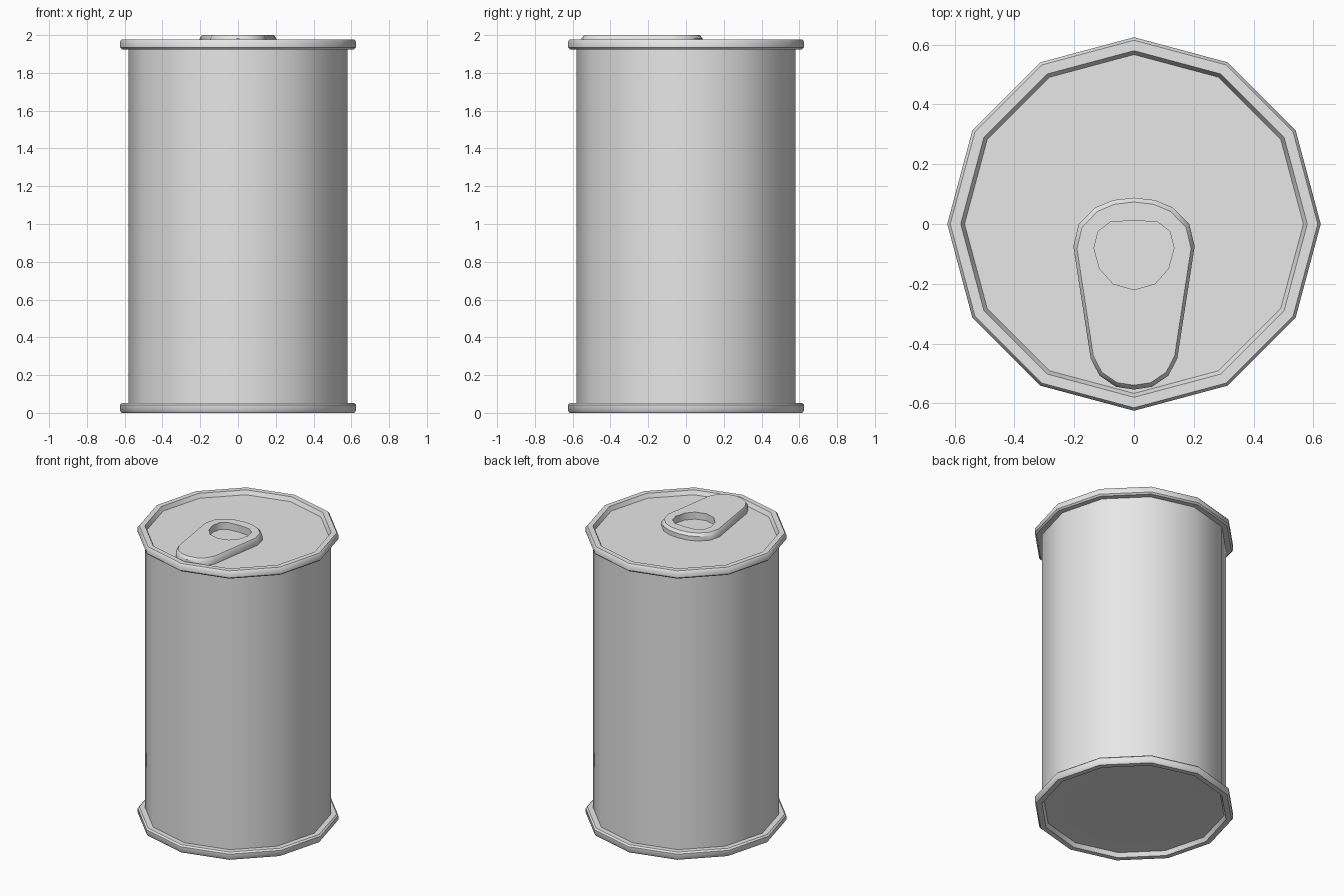
import bpy, bmesh, math

SIDES = 12

cube = bpy.data.objects.get("Cube")
if cube:
    bpy.data.objects.remove(cube, do_unlink=True)

metal = bpy.data.materials.new("grey_metal")
metal.use_nodes = True
grey = (0.8, 0.8, 0.8, 1)
metal.diffuse_color = grey
metal.node_tree.nodes["Principled BSDF"].inputs["Base Color"].default_value = grey


def finish(name, bm):
    """Turn a bmesh into a smooth-shaded object with sharp corners kept."""
    bmesh.ops.recalc_face_normals(bm, faces=bm.faces)
    mesh = bpy.data.meshes.new(name)
    bm.to_mesh(mesh)
    bm.free()
    mesh.materials.append(metal)
    obj = bpy.data.objects.new(name, mesh)
    bpy.context.collection.objects.link(obj)
    bpy.ops.object.select_all(action='DESELECT')
    obj.select_set(True)
    bpy.context.view_layer.objects.active = obj
    bpy.ops.object.shade_smooth_by_angle(angle=math.radians(38))
    return obj


def loft(bm, loops):
    """Join successive closed vertex loops with quads."""
    for a, b in zip(loops, loops[1:]):
        n = len(a)
        for i in range(n):
            j = (i + 1) % n
            bm.faces.new((a[i], a[j], b[j], b[i]))


def revolve(name, profile):
    """Spin a (radius, height) profile; close both ends with flat caps."""
    bm = bmesh.new()
    step = 2 * math.pi / SIDES
    loops = [[bm.verts.new((r * math.cos(i * step), r * math.sin(i * step), z))
              for i in range(SIDES)] for r, z in profile]
    loft(bm, loops)
    bm.faces.new(loops[0])
    bm.faces.new(loops[-1])
    return finish(name, bm)


# Can wall
revolve("can_body", [(0.58, 0.03), (0.58, 1.95)])

# Rimmed ends: underside, chamfered rim, recess wall, shallow dished panel
end_profile = [(0.575, 1.925), (0.615, 1.925), (0.625, 1.935), (0.625, 1.965),
               (0.615, 1.978), (0.58, 1.978), (0.567, 1.95),
               (0.49, 1.95), (0.35, 1.942), (0.15, 1.942)]
revolve("top_lid", end_profile)
revolve("bottom_lid", [(r, 1.978 - z) for r, z in end_profile])


# Pull tab with a finger hole
def mirrored(half):
    """Complete a half outline running from the +y end to the -y end."""
    return half + [(-x, y) for x, y in reversed(half[1:-1])]


outline = mirrored([(0, 0.088), (0.07, 0.08), (0.13, 0.055), (0.185, 0), (0.203, -0.075),
                    (0.145, -0.45), (0.115, -0.508), (0.06, -0.545), (0, -0.554)])
hole = mirrored([(0, 0.012), (0.08, 0.006), (0.12, -0.025), (0.134, -0.08),
                 (0.115, -0.15), (0.07, -0.2), (0, -0.22)])
mid_y = -0.233


def ring(bm, points, z, sx=1, sy=1):
    return [bm.verts.new((x * sx, mid_y + (y - mid_y) * sy, z)) for x, y in points]


bm = bmesh.new()
outer = [ring(bm, outline, 1.952), ring(bm, outline, 1.982), ring(bm, outline, 2.0, 0.94, 0.955)]
inner = [ring(bm, hole, 1.952), ring(bm, hole, 2.0)]
loft(bm, outer)
loft(bm, inner)
for a, b in ((outer[0], inner[0]), (outer[-1], inner[-1])):
    edges = [bm.edges.get((loop[i - 1], loop[i])) for loop in (a, b) for i in range(len(loop))]
    bmesh.ops.triangle_fill(bm, edges=edges, use_beauty=True)
finish("pull_tab", bm)
